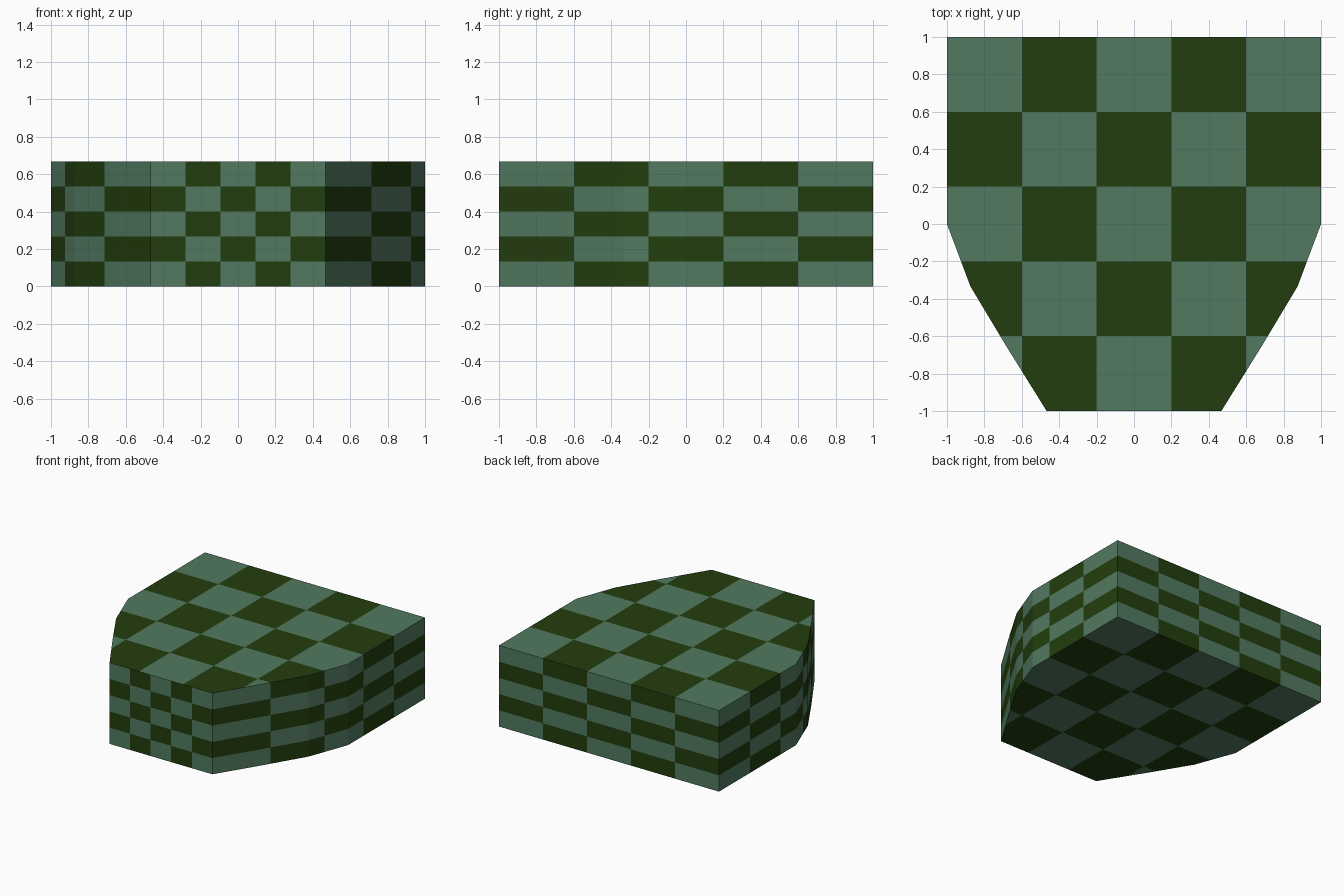
import bpy, bmesh, math

if "Cube" in bpy.data.objects:
    bpy.data.objects.remove(bpy.data.objects["Cube"])

H = 2 / 3          # block height
FRONT = 0.467      # half width of the front face


def material(name, rgb):
    m = bpy.data.materials.new(name)
    m.diffuse_color = (*rgb, 1)
    m.use_nodes = True
    m.node_tree.nodes["Principled BSDF"].inputs["Base Color"].default_value = m.diffuse_color
    return m


# Plan outline: straight back half, tapering to a narrow front
half = [(1, 1), (1, 0), (0.875, -0.333), (0.685, -0.65), (FRONT, -1)]
outline = half + [(-x, y) for x, y in reversed(half)]
bm = bmesh.new()
base = bm.faces.new([bm.verts.new((x, y, 0)) for x, y in outline])
ext = bmesh.ops.extrude_face_region(bm, geom=[base], use_keep_orig=True)
bmesh.ops.translate(bm, vec=(0, 0, H),
                    verts=[v for v in ext["geom"] if isinstance(v, bmesh.types.BMVert)])
bmesh.ops.recalc_face_normals(bm, faces=bm.faces)
bm.normal_update()


def kind(f):
    n = f.normal
    if abs(n.z) > 0.5:
        return "flat"
    if n.y > 0.95:
        return "back"
    return "front" if n.y < -0.95 else "side"


def cut(kinds, axis, low, high):
    """Slice the chosen faces into five equal bands along one axis."""
    no = [0, 0, 0]
    no[axis] = 1
    for i in range(1, 5):
        co = [0, 0, 0]
        co[axis] = low + (high - low) * i / 5
        bm.normal_update()
        faces = [f for f in bm.faces if kind(f) in kinds]
        edges = {e for f in faces for e in f.edges}
        verts = {v for f in faces for v in f.verts}
        bmesh.ops.bisect_plane(bm, geom=faces + list(edges) + list(verts),
                               dist=1e-5, plane_co=co, plane_no=no)


# Checker squares: five by five on every side
cut({"flat", "side"}, 1, -1, 1)
cut({"side", "front", "back"}, 2, 0, H)
cut({"flat", "back"}, 0, -1, 1)
cut({"front"}, 0, -FRONT, FRONT)
bm.normal_update()

for f in bm.faces:
    c, k = f.calc_center_bounds(), kind(f)
    ix = math.floor((c.x + 1) / 0.4)
    iy = math.floor((c.y + 1) / 0.4)
    iz = math.floor(c.z / (H / 5))
    if k == "front":
        ix = math.floor((c.x + FRONT) / (FRONT * 0.4))
    pair = {"flat": ix + iy, "side": iy + iz, "back": ix + iz, "front": ix + iz}[k]
    f.material_index = pair % 2

mesh = bpy.data.meshes.new("checkered_block")
bm.to_mesh(mesh)
bm.free()
mesh.materials.append(material("pale green", (0.085, 0.195, 0.119)))
mesh.materials.append(material("dark green", (0.016, 0.048, 0.0044)))
obj = bpy.data.objects.new("checkered_block", mesh)
bpy.context.collection.objects.link(obj)
